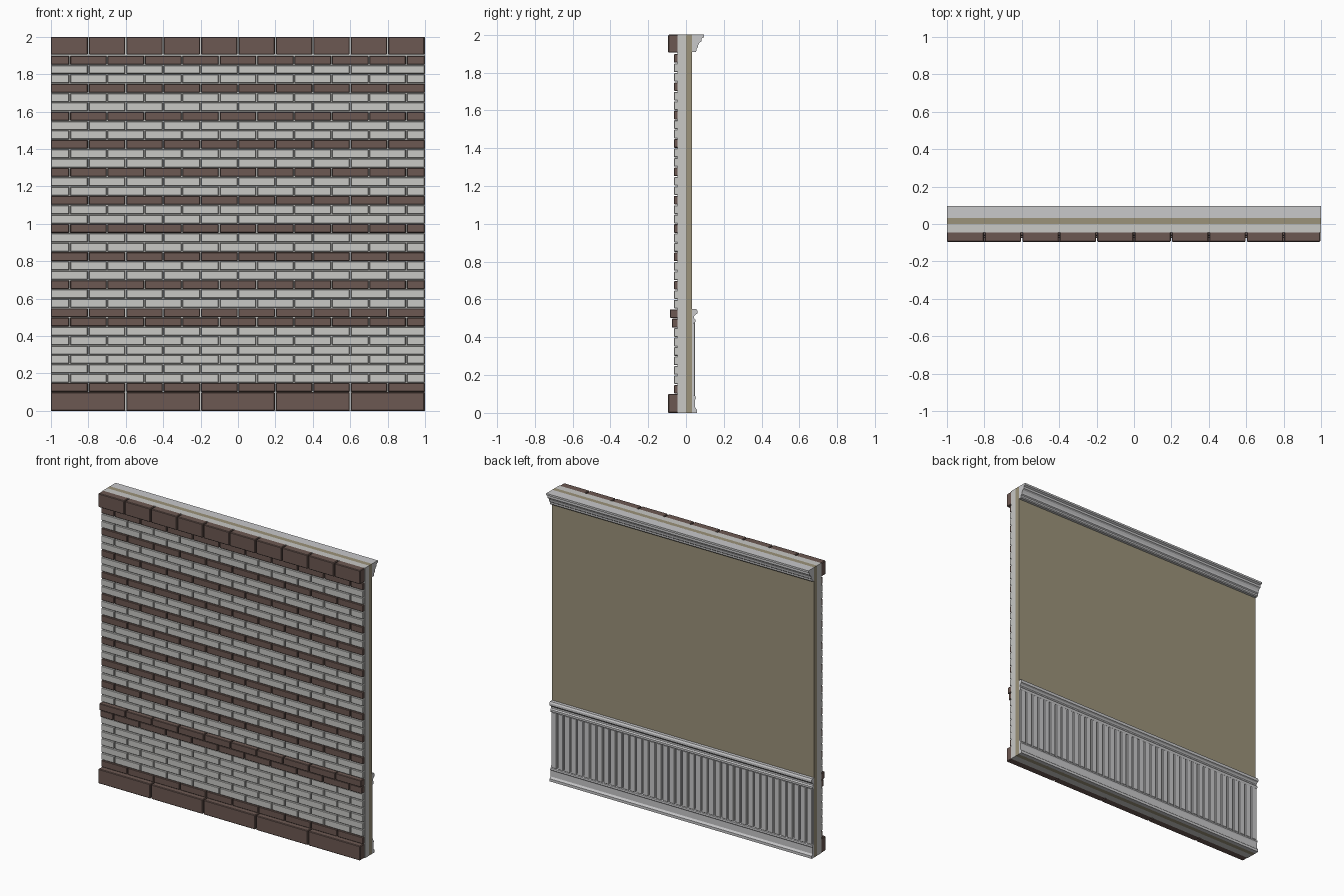
import bpy, bmesh
from mathutils import Matrix

cube = bpy.data.objects.get("Cube")
if cube:
    bpy.data.objects.remove(cube)


def material(name, r, g, b):
    m = bpy.data.materials.new(name)
    m.use_nodes = True
    m.diffuse_color = (r, g, b, 1)
    m.node_tree.nodes["Principled BSDF"].inputs["Base Color"].default_value = (r, g, b, 1)
    return m


PALE = material("pale grey", 0.58, 0.58, 0.56)
BROWN = material("dark brown", 0.15, 0.098, 0.084)
TAN = material("tan plaster", 0.33, 0.29, 0.195)
TRIM = material("white trim", 0.58, 0.58, 0.59)


def finish(name, bm, mat):
    mesh = bpy.data.meshes.new(name)
    bmesh.ops.recalc_face_normals(bm, faces=bm.faces)
    bm.to_mesh(mesh)
    bm.free()
    mesh.materials.append(mat)
    obj = bpy.data.objects.new(name, mesh)
    bpy.context.collection.objects.link(obj)
    return obj


def add_box(bm, x0, x1, y0, y1, z0, z1):
    centre = Matrix.Translation(((x0 + x1) / 2, (y0 + y1) / 2, (z0 + z1) / 2))
    size = Matrix.Diagonal((x1 - x0, y1 - y0, z1 - z0, 1))
    bmesh.ops.create_cube(bm, size=1, matrix=centre @ size)


def box(name, mat, *bounds):
    bm = bmesh.new()
    add_box(bm, *bounds)
    return finish(name, bm, mat)


def bevel(obj, width):
    mod = obj.modifiers.new("worn edges", "BEVEL")
    mod.width = width
    mod.segments = 1


def add_course(bm, z0, z1, front, length, offset=0.0, gap=0.006):
    """One row of blocks, clipped at the ends of the wall."""
    start = -1 - offset
    while start < 0.999:
        x0, x1 = max(start, -1), min(start + length, 1)
        add_box(bm, x0 + (gap / 2 if x0 > -1 else 0), x1 - gap / 2,
                front, -0.042, z0 + 0.002, z1 - 0.002)
        start += length


def extrude_profile(name, mat, points):
    """Sweep a (y, z) outline along the whole wall."""
    bm = bmesh.new()
    face = bm.faces.new([bm.verts.new((-1, y, z)) for y, z in points])
    ext = bmesh.ops.extrude_face_region(bm, geom=[face])
    verts = [v for v in ext["geom"] if isinstance(v, bmesh.types.BMVert)]
    bmesh.ops.translate(bm, vec=(2, 0, 0), verts=verts)
    return finish(name, bm, mat)


# Wall core and inner plaster
box("wall_core", PALE, -1, 1, -0.046, 0, 0, 2)
box("inner_plaster", TAN, -1, 1, 0, 0.032, 0, 2)

# Brick courses: every third is brown above the belt
pale, brown = bmesh.new(), bmesh.new()
for row in range(36):
    z = 0.1 + row * 0.05
    dark = row in (0, 7) or (row >= 8 and (row - 8) % 3 == 0)
    front = {7: -0.075, 8: -0.085}.get(row, -0.063)
    add_course(brown if dark else pale, z, z + 0.05, front, 0.2, 0.1 * (row % 2))
bevel(finish("pale_bricks", pale, PALE), 0.003)
bevel(finish("brown_bricks", brown, BROWN), 0.003)

# Large stones at the foot and the top
for name, z0, z1, length in (("base_stones", 0, 0.1, 0.4), ("cap_stones", 1.905, 2, 0.2)):
    bm = bmesh.new()
    add_course(bm, z0 - 0.002, z1 + 0.002, -0.095, length)
    bevel(finish(name, bm, BROWN), 0.004)

# Inner mouldings
extrude_profile("baseboard", TRIM, [
    (0.03, 0), (0.058, 0), (0.058, 0.018), (0.052, 0.024), (0.048, 0.03),
    (0.048, 0.07), (0.052, 0.078), (0.05, 0.088), (0.042, 0.094), (0.04, 0.104), (0.03, 0.104)])
extrude_profile("chair_rail", TRIM, [
    (0.03, 0.475), (0.046, 0.475), (0.05, 0.482), (0.05, 0.492), (0.043, 0.5),
    (0.042, 0.51), (0.05, 0.52), (0.06, 0.525), (0.06, 0.54), (0.054, 0.55), (0.03, 0.55)])
extrude_profile("crown_moulding", TRIM, [
    (0.03, 1.908), (0.05, 1.908), (0.055, 1.914), (0.055, 1.926), (0.062, 1.932),
    (0.064, 1.945), (0.071, 1.958), (0.082, 1.965), (0.082, 1.98), (0.095, 1.987),
    (0.095, 2), (0.03, 2)])

# Wainscot boards over a thin backing
box("wainscot_backing", TRIM, -1, 1, 0.03, 0.04, 0.08, 0.48)
boards = bmesh.new()
for i in range(40):
    x = -1 + i * 0.05
    add_box(boards, x + 0.003, x + 0.047, 0.035, 0.048, 0.09, 0.478)
bevel(finish("wainscot_boards", boards, TRIM), 0.004)
